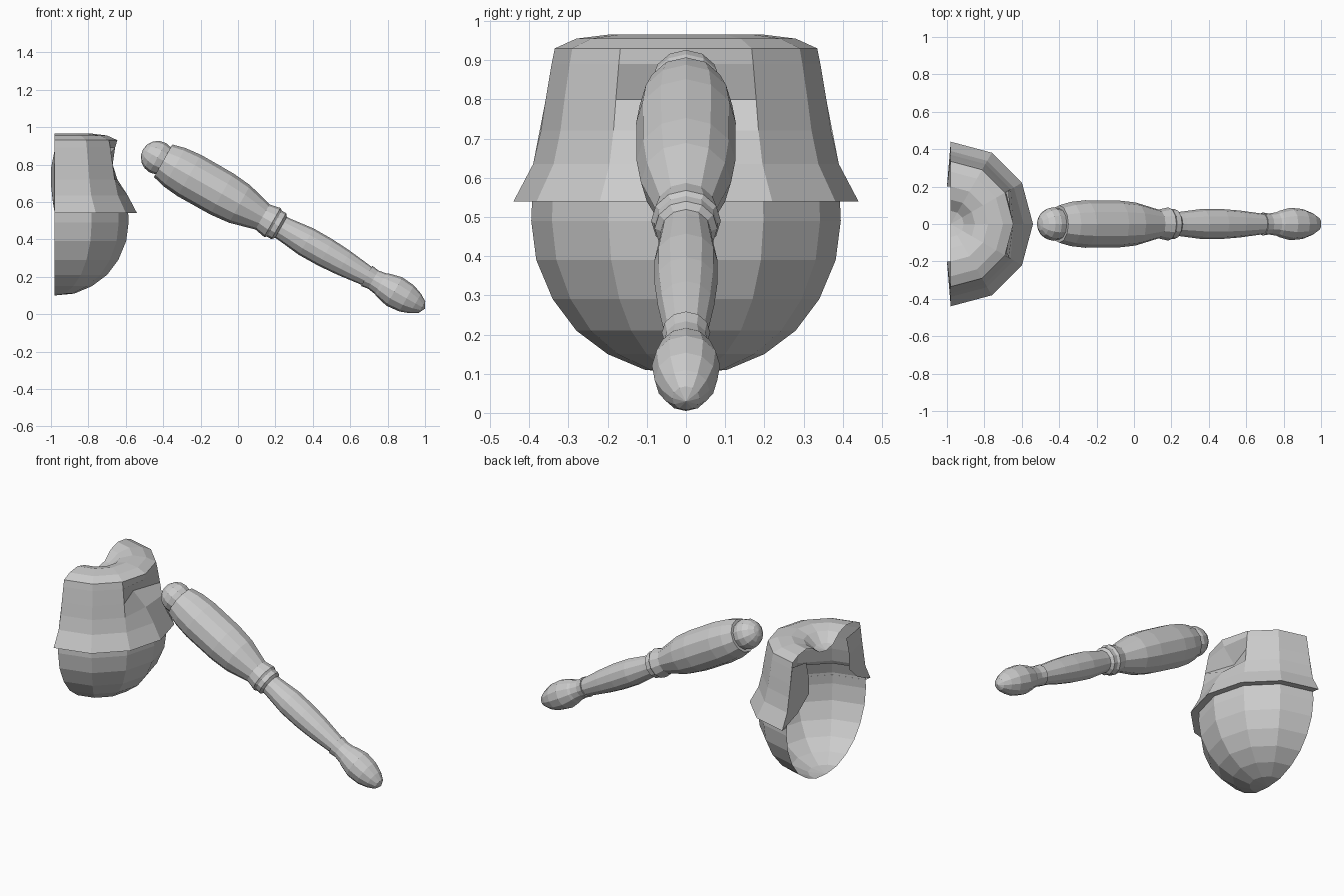
import bpy, bmesh
from math import sin, cos, pi
from mathutils import Vector, Matrix

if "Cube" in bpy.data.objects:
    bpy.data.objects.remove(bpy.data.objects["Cube"])


def finish(name, bm):
    bmesh.ops.remove_doubles(bm, verts=bm.verts, dist=0.0005)
    bmesh.ops.recalc_face_normals(bm, faces=bm.faces)
    me = bpy.data.meshes.new(name)
    bm.to_mesh(me)
    bm.free()
    ob = bpy.data.objects.new(name, me)
    bpy.context.collection.objects.link(ob)
    return ob


def lathe(name, profile, matrix, half=False, dents=None):
    """Revolve (radius, height) points in 30 degree steps, half or whole turn."""
    bm = bmesh.new()
    steps = 6 if half else 12
    rows = []
    for i, (r, h) in enumerate(profile):
        row = []
        for k in range(steps + 1):
            a = (k - 3) * pi / 6
            rr = r - (dents or {}).get((i, k), 0)
            row.append(bm.verts.new(matrix @ Vector((rr * cos(a), rr * sin(a), h))))
        rows.append(row)
    for a, b in zip(rows, rows[1:]):
        for k in range(steps):
            bm.faces.new((a[k], a[k + 1], b[k + 1], b[k]))
    return finish(name, bm)


body = Matrix.Translation((-0.98, 0, 0))

# rounded lower torso, an open half shell
lathe("lower_torso", [(0, .10), (.105, .11), (.20, .15), (.28, .21), (.34, .29),
                      (.382, .39), (.395, .49), (.392, .56), (.37, .63)], body, half=True)

# upper torso with neck hollow, flared hem and a dented shoulder socket
lathe("upper_torso", [(0, .88), (.07, .895), (.13, .945), (.20, .965), (.28, .955), (.335, .93),
                      (.343, .89), (.358, .80), (.37, .72), (.39, .635),
                      (.44, .54), (.392, .545)], body, half=True,
      dents={(7, 3): .11, (8, 3): .035, (6, 3): .02})

# narrow panels along the open edge of the upper torso
bm = bmesh.new()
outer = [(-.98, .44, .54), (-.98, .39, .635), (-.98, .358, .80), (-.98, .34, .90)]
inner = [(-.99, .30, .60), (-1.0, .20, .69), (-1.0, .20, .78), (-.98, .20, .88)]
for s in (1, -1):
    o, n = [[bm.verts.new((x, s * y, z)) for x, y, z in pts] for pts in (outer, inner)]
    for k in range(3):
        bm.faces.new((o[k], o[k + 1], n[k + 1], n[k]))
finish("edge_panels", bm)

# arm parts share one sloping axis
axis = Vector((.87, 0, -.492))
arm = Matrix.Translation((-.40, 0, .82)) @ axis.to_track_quat('Z', 'Y').to_matrix().to_4x4()

bm = bmesh.new()
bmesh.ops.create_uvsphere(bm, u_segments=12, v_segments=8, radius=.09,
                          matrix=arm @ Matrix.Translation((0, 0, -.034)))
finish("shoulder_ball", bm)

lathe("upper_arm", [(0, 0), (.10, 0), (.118, .07), (.127, .16), (.126, .36), (.115, .47),
                    (.077, .61), (.089, .67), (.075, .69), (0, .69)], arm)
lathe("elbow_ring", [(.06, .67), (.08, .675), (.08, .71), (.062, .725)], arm)
lathe("lower_arm", [(0, .66), (.06, .68), (.066, .75), (.081, .88), (.08, 1.0), (.072, 1.11),
                    (.054, 1.26), (0, 1.27)], arm)
lathe("hand", [(0, 1.25), (.062, 1.25), (.056, 1.29), (.063, 1.335), (.07, 1.35),
               (.075, 1.37), (.087, 1.42), (.08, 1.495), (.06, 1.55),
               (.035, 1.59), (0, 1.607)], arm)
